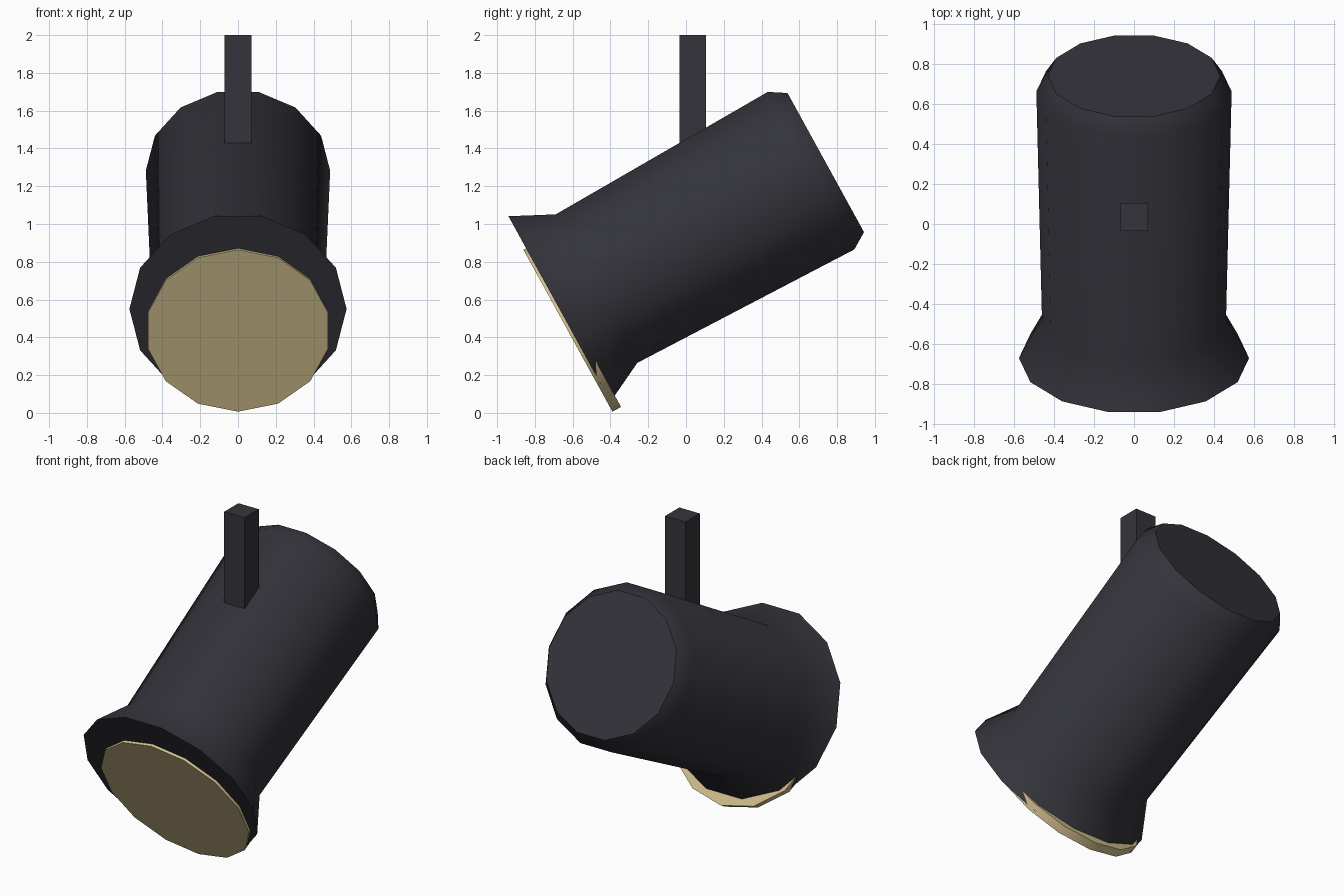
import bpy, bmesh, math
from mathutils import Matrix, Vector

if "Cube" in bpy.data.objects:
    bpy.data.objects.remove(bpy.data.objects["Cube"])

SIDES = 14
TILT = math.radians(28.8)
RIM_CENTRE = Vector((0, -0.67, 0.55))
# local frame: x sideways, y across the barrel, z along the barrel axis
AXIS = Vector((0, math.cos(TILT), math.sin(TILT)))
UP = Vector((0, -math.sin(TILT), math.cos(TILT)))


def material(name, colour):
    m = bpy.data.materials.new(name)
    m.diffuse_color = (*colour, 1)
    m.use_nodes = True
    m.node_tree.nodes["Principled BSDF"].inputs["Base Color"].default_value = m.diffuse_color
    return m


def finish(name, bm, mat):
    bmesh.ops.recalc_face_normals(bm, faces=bm.faces)
    mesh = bpy.data.meshes.new(name)
    bm.to_mesh(mesh)
    bm.free()
    mesh.materials.append(mat)
    obj = bpy.data.objects.new(name, mesh)
    bpy.context.collection.objects.link(obj)
    return obj


def tube(name, profile, offset, phase, mat):
    """Closed tilted solid through rings of (distance along axis, radius)."""
    bm = bmesh.new()
    rings = []
    for dist, radius in profile:
        centre = RIM_CENTRE + AXIS * dist + UP * offset
        ring = []
        for i in range(SIDES):
            a = phase + math.tau * i / SIDES
            ring.append(bm.verts.new(centre + Vector((math.cos(a) * radius, 0, 0))
                                     + UP * math.sin(a) * radius))
        rings.append(ring)
    for a, b in zip(rings, rings[1:]):
        for i in range(SIDES):
            j = (i + 1) % SIDES
            bm.faces.new((a[i], a[j], b[j], b[i]))
    bm.faces.new(rings[0])
    bm.faces.new(rings[-1])
    obj = finish(name, bm, mat)
    bpy.ops.object.select_all(action='DESELECT')
    obj.select_set(True)
    bpy.context.view_layer.objects.active = obj
    bpy.ops.object.shade_smooth_by_angle(angle=math.radians(42))
    return obj


dark = material("dark_metal", (0.034, 0.034, 0.044))
glow = material("warm_lens", (0.66, 0.54, 0.275))

# Lamp housing: flared rim, barrel, bevelled back
tube("housing", [(0, 0.575), (0.224, 0.46), (1.52, 0.488), (1.609, 0.431)], 0, 0, dark)

# Lens disc, set slightly low in the rim
tube("lens", [(-0.016, 0.489), (0.036, 0.489)], -0.1225, math.pi / 2, glow)

# Square hanging post, sunk into the housing
bm = bmesh.new()
bmesh.ops.create_cube(bm, size=1, matrix=Matrix.Translation((0, 0.035, 1.65))
                      @ Matrix.Diagonal((0.142, 0.14, 0.7, 1)))
finish("post", bm, dark)
